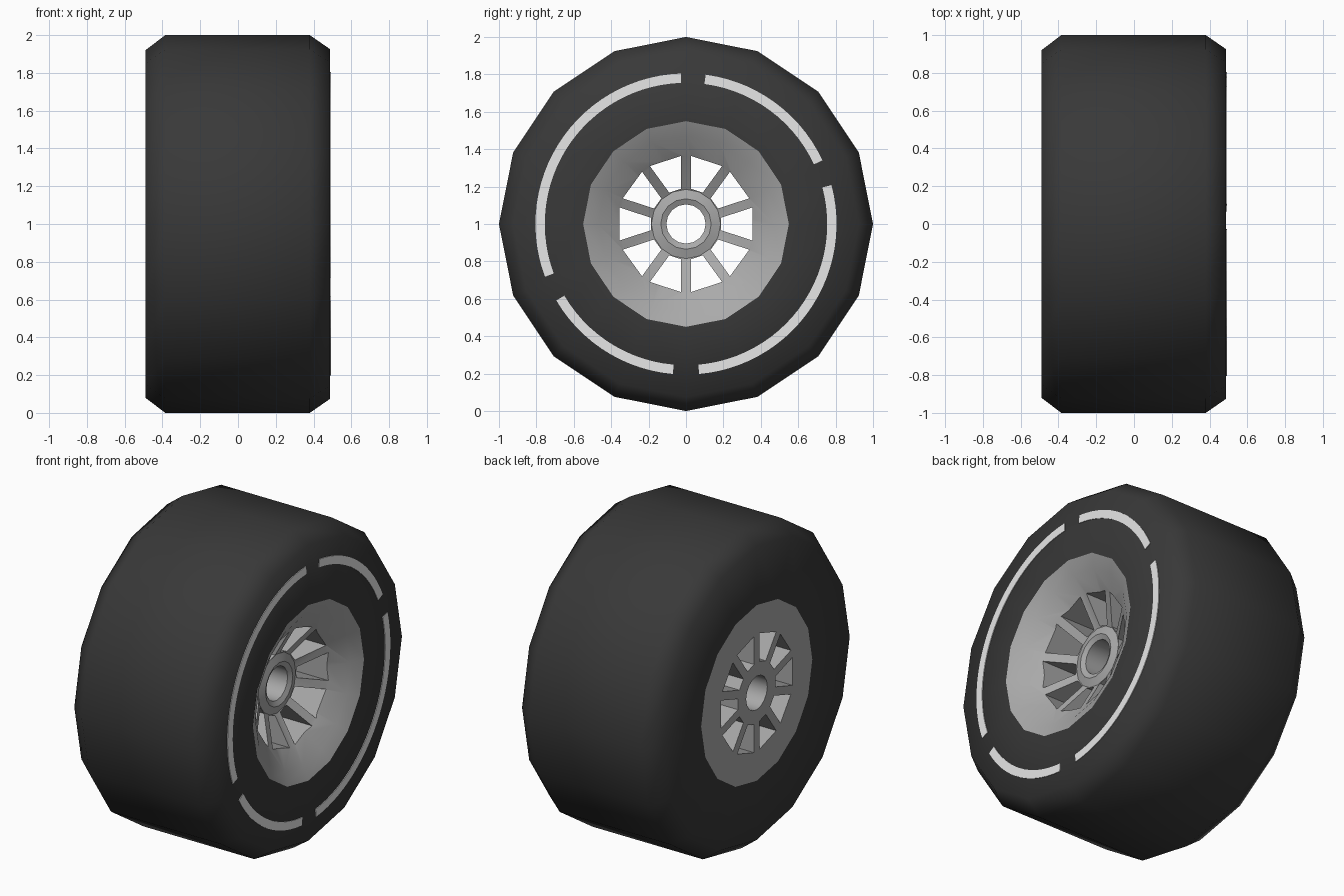
import bpy, bmesh, math

if "Cube" in bpy.data.objects:
    bpy.data.objects.remove(bpy.data.objects["Cube"])

def material(name, rgb):
    m = bpy.data.materials.new(name)
    m.diffuse_color = (*rgb, 1)
    m.use_nodes = True
    m.node_tree.nodes["Principled BSDF"].inputs["Base Color"].default_value = m.diffuse_color
    return m

RUBBER = material("black rubber", (0.04, 0.04, 0.04))
METAL = material("grey metal", (0.4, 0.4, 0.4))
WHITE = material("stripe white", (0.8, 0.8, 0.8))

def polar(x, r, a):
    """Point on the wheel: axis along x through z = 1."""
    return (x, r * math.cos(a), 1 + r * math.sin(a))

def finish(name, bm, mat):
    bmesh.ops.recalc_face_normals(bm, faces=bm.faces)
    me = bpy.data.meshes.new(name)
    bm.to_mesh(me)
    bm.free()
    ob = bpy.data.objects.new(name, me)
    bpy.context.collection.objects.link(ob)
    me.materials.append(mat)
    return ob

def smooth(ob, deg):
    bpy.ops.object.select_all(action='DESELECT')
    ob.select_set(True)
    bpy.context.view_layer.objects.active = ob
    bpy.ops.object.shade_smooth_by_angle(angle=math.radians(deg))

def revolve(name, profile, mat, closed, n=16):
    """Spin a (radius, x) profile around the wheel axis."""
    bm = bmesh.new()
    rings = [[bm.verts.new(polar(x, r, 2 * math.pi * i / n)) for i in range(n)]
             for r, x in profile]
    pairs = list(zip(rings, rings[1:])) + ([(rings[-1], rings[0])] if closed else [])
    for a, b in pairs:
        for i in range(n):
            j = (i + 1) % n
            bm.faces.new((a[i], a[j], b[j], b[i]))
    return finish(name, bm, mat)

def prism(bm, front, back):
    """Closed solid between two matching outlines."""
    f = [bm.verts.new(p) for p in front]
    b = [bm.verts.new(p) for p in back]
    bm.faces.new(f)
    bm.faces.new(b[::-1])
    for i in range(len(f)):
        j = (i + 1) % len(f)
        bm.faces.new((f[i], b[i], b[j], f[j]))

# Tyre: flat tread, chamfered shoulders, flat sidewalls
tyre = revolve("tyre", [(0.55, 0.488), (0.925, 0.488), (1, 0.38),
                        (1, -0.385), (0.92, -0.49), (0.55, -0.49)], RUBBER, False)
smooth(tyre, 60)

# Rim: deep solid bowl with a hub bore
rim = revolve("rim", [(0.55, 0.488), (0.47, 0.45), (0.36, 0.37), (0.185, 0.27),
                      (0.135, 0.285), (0.105, 0.27), (0.105, -0.49), (0.55, -0.49)],
              METAL, True)

# Ten windows cut through the rim, leaving straight spokes
bm = bmesh.new()
half = 0.026
for k in range(10):
    mid = math.radians(72 - 36 * k)
    outline = []
    for r, s in ((0.365, 1), (0.19, 1), (0.19, -1), (0.365, -1)):
        outline.append((r, mid + s * (math.radians(18) - math.asin(half / r))))
    prism(bm, [polar(0.7, r, a) for r, a in outline],
          [polar(-0.7, r, a) for r, a in outline])
cutter = finish("window_cutter", bm, METAL)
cutter.hide_render = True
mod = rim.modifiers.new("windows", 'BOOLEAN')
mod.object = cutter
mod.operation = 'DIFFERENCE'
mod.solver = 'EXACT'
bpy.context.view_layer.objects.active = rim
bpy.ops.object.modifier_apply(modifier="windows")
bpy.data.objects.remove(cutter)
smooth(rim, 35)

# Sidewall stripes: four thin arcs on the outer side
bm = bmesh.new()
for start, end in ((92, 200.5), (210.5, 265), (275, 375), (25, 82.5)):
    n = int((end - start) / 4)
    arc = [math.radians(start + (end - start) * i / n) for i in range(n + 1)]
    for a, b in zip(arc, arc[1:]):
        ring = ((0.755, a), (0.805, a), (0.805, b), (0.755, b))
        prism(bm, [polar(0.492, r, t) for r, t in ring],
              [polar(0.486, r, t) for r, t in ring])
bmesh.ops.remove_doubles(bm, verts=bm.verts, dist=0.0005)
# drop the walls left between neighbouring pieces
seen = [f for f in bm.faces if all(not e.is_manifold for e in f.edges if
        abs(e.verts[0].co.x - e.verts[1].co.x) < 0.001) and abs(f.normal.x) < 0.1
        and sum(len(e.link_faces) > 2 for e in f.edges) > 2]
bmesh.ops.delete(bm, geom=seen, context='FACES_ONLY')
finish("sidewall_stripes", bm, WHITE)
